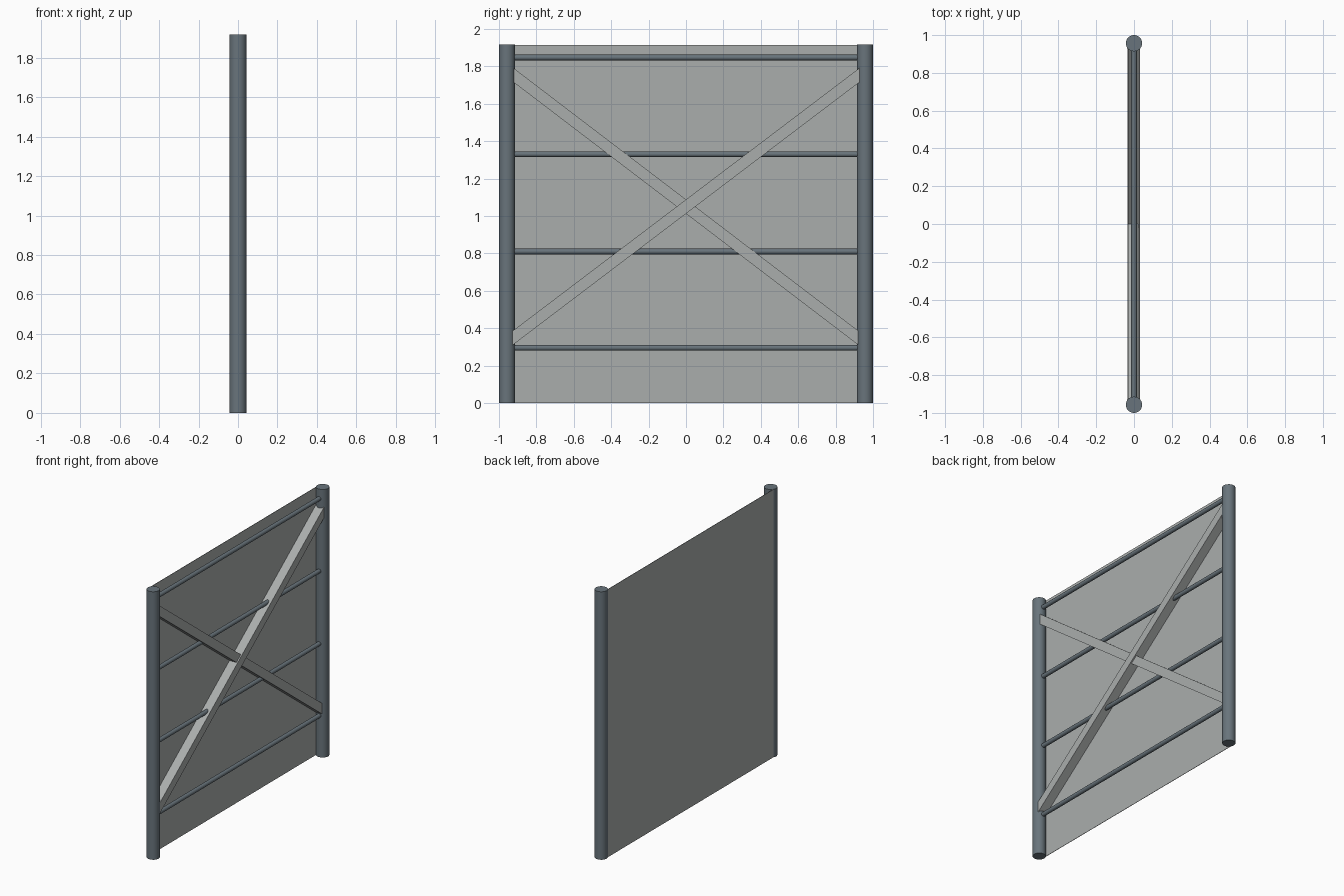
import bpy, bmesh, math
from mathutils import Matrix, Vector

if "Cube" in bpy.data.objects:
    bpy.data.objects.remove(bpy.data.objects["Cube"])


def material(name, rgb):
    m = bpy.data.materials.new(name)
    m.diffuse_color = (*rgb, 1.0)
    m.use_nodes = True
    m.node_tree.nodes["Principled BSDF"].inputs["Base Color"].default_value = m.diffuse_color
    return m


STEEL = material("blue grey steel", (0.14, 0.175, 0.20))
SHEET = material("light grey sheet", (0.40, 0.42, 0.415))


def finish(name, bm, mat, smooth=False):
    bmesh.ops.recalc_face_normals(bm, faces=bm.faces)
    me = bpy.data.meshes.new(name)
    bm.to_mesh(me)
    bm.free()
    ob = bpy.data.objects.new(name, me)
    bpy.context.collection.objects.link(ob)
    me.materials.append(mat)
    if smooth:
        bpy.ops.object.select_all(action='DESELECT')
        ob.select_set(True)
        bpy.context.view_layer.objects.active = ob
        bpy.ops.object.shade_smooth_by_angle(angle=math.radians(40))
    return ob


def tube(name, centre, radius, length, along_y=False, sides=32):
    bm = bmesh.new()
    mat = Matrix.Translation(centre)
    if along_y:
        mat = mat @ Matrix.Rotation(math.pi / 2, 4, 'X')
    bmesh.ops.create_cone(bm, cap_ends=True, segments=sides, radius1=radius,
                          radius2=radius, depth=length, matrix=mat)
    return finish(name, bm, STEEL, True)


def prism(name, profile, x0, x1, mat):
    # y/z outline extruded along x
    bm = bmesh.new()
    face = bm.faces.new([bm.verts.new((x0, y, z)) for y, z in profile])
    new = bmesh.ops.extrude_face_region(bm, geom=[face])["geom"]
    verts = [g for g in new if isinstance(g, bmesh.types.BMVert)]
    bmesh.ops.translate(bm, verts=verts, vec=Vector((x1 - x0, 0, 0)))
    return finish(name, bm, mat)


# Upright posts
for side, label in ((-1, "front"), (1, "back")):
    tube(label + "_post", (0, side * 0.957, 0.958), 0.043, 1.916)

# Horizontal rails
for i, z in enumerate((0.295, 0.81, 1.33, 1.847)):
    tube(f"rail_{i + 1}", (0, 0, z), 0.015, 1.86, True, 20)

# Crossed diagonal braces with upright ends
for name, s, end, x0, x1 in (("rising_brace", 1, 0.93, -0.032, 0.032),
                             ("falling_brace", -1, 0.925, -0.032, 0.022)):
    h, mid, rise = 0.038, 1.05, 0.705
    prism(name, [(-end, mid - s * rise - h), (end, mid + s * rise - h),
                 (end, mid + s * rise + h), (-end, mid - s * rise + h)],
          x0, x1, SHEET)

# Thin sheet covering the rear side
prism("backing_sheet", [(-0.97, 0), (0.97, 0), (0.97, 1.915), (-0.97, 1.915)],
      -0.037, -0.034, SHEET)
